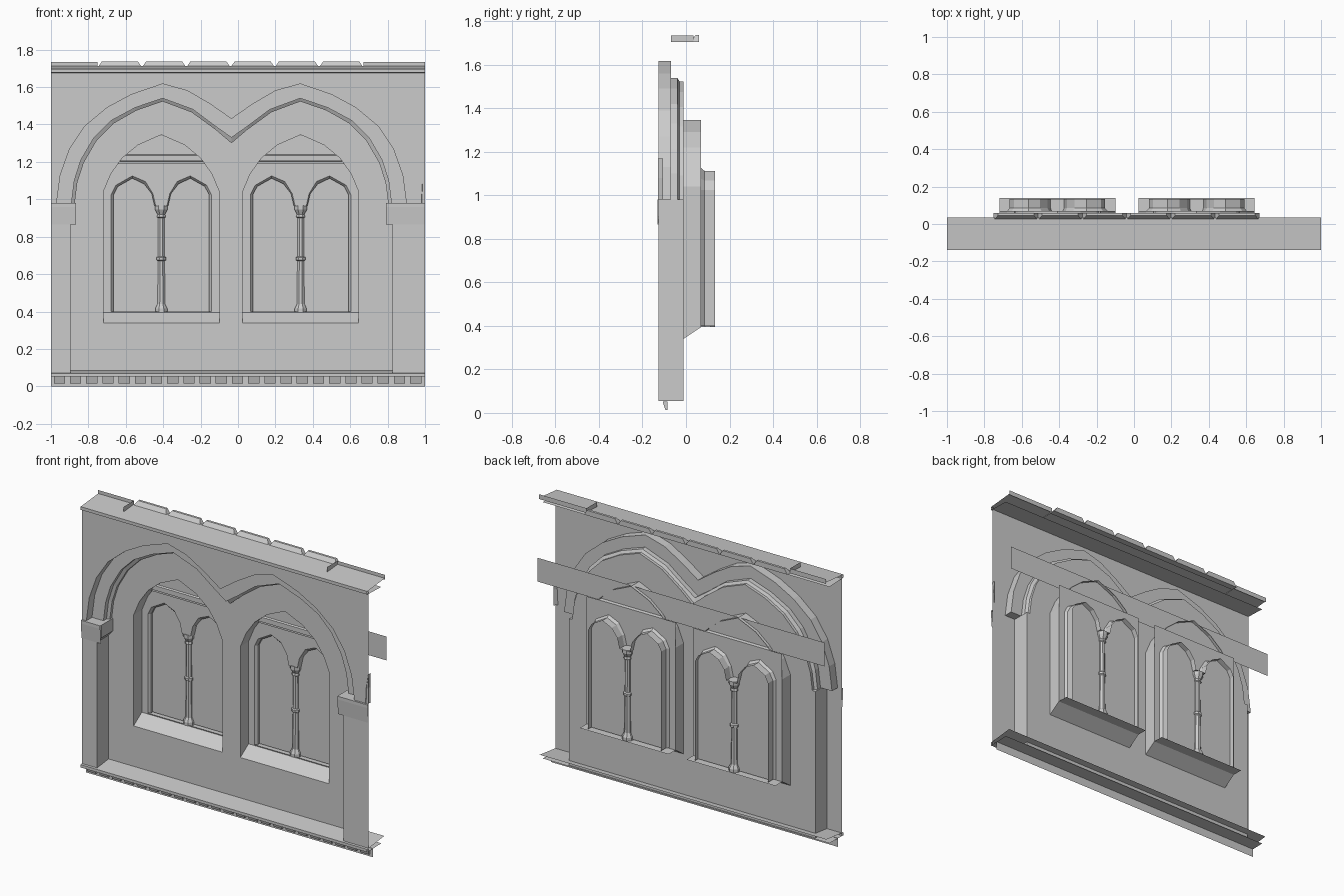
import bpy, bmesh, math

if "Cube" in bpy.data.objects:
    bpy.data.objects.remove(bpy.data.objects["Cube"])

C = -0.035                      # centre line of the twin arcade
FRONT, STEP1, STEP2, WALL, TRACERY, BACK = -0.126, -0.07, -0.04, -0.012, 0.07, 0.138
PANE, BAND = 0.1, 0.05


def finish(bm, name):
    bmesh.ops.remove_doubles(bm, verts=bm.verts, dist=1e-5)
    bmesh.ops.recalc_face_normals(bm, faces=bm.faces)
    me = bpy.data.meshes.new(name)
    bm.to_mesh(me)
    bm.free()
    ob = bpy.data.objects.new(name, me)
    bpy.context.collection.objects.link(ob)
    return ob


def sheet(name, outline, y, holes=()):
    """Flat vertical face with holes"""
    bm = bmesh.new()
    for loop in (outline, *holes):
        vs = [bm.verts.new((x, y, z)) for x, z in loop]
        for i in range(len(vs)):
            bm.edges.new((vs[i - 1], vs[i]))
    bmesh.ops.triangle_fill(bm, use_beauty=True, edges=bm.edges[:], normal=(0, -1, 0))
    bmesh.ops.dissolve_limit(bm, angle_limit=0.01, verts=bm.verts[:], edges=bm.edges[:])
    return finish(bm, name)


def reveal(name, rings, closed=False):
    """Bands joining matching outlines, each given as (points, y)"""
    bm = bmesh.new()
    rows = [[bm.verts.new((x, y, z)) for x, z in pts] for pts, y in rings]
    for a, b in zip(rows, rows[1:]):
        for i in range(0 if closed else 1, len(a)):
            bm.faces.new((a[i - 1], a[i], b[i], b[i - 1]))
    return finish(bm, name)


def sweep(name, profile, x0, x1):
    """Profile of (y, z) points run along x"""
    bm = bmesh.new()
    rows = [[bm.verts.new((x, y, z)) for y, z in profile] for x in (x0, x1)]
    for i in range(1, len(profile)):
        bm.faces.new((rows[0][i - 1], rows[0][i], rows[1][i], rows[1][i - 1]))
    return finish(bm, name)


def block(name, x0, x1, y0, y1, z0, z1, shrink=0.0, shift=0.0):
    """Box; top narrowed in x by shrink and front edge moved back by shift"""
    bm = bmesh.new()
    bmesh.ops.create_cube(bm, size=1)
    for v in bm.verts:
        top, left, front = v.co.z > 0, v.co.x < 0, v.co.y < 0
        v.co.x = (x0 if left else x1) + (shrink if left else -shrink) * top
        v.co.y = (y0 if front else y1) + shift * (top and front)
        v.co.z = z1 if top else z0
    return finish(bm, name)


def lathe(name, cx, cy, profile, n=8):
    bm = bmesh.new()
    rows = [[bm.verts.new((cx + r * math.cos(2 * math.pi * (k + .5) / n),
                           cy + r * math.sin(2 * math.pi * (k + .5) / n), z))
             for k in range(n)] for r, z in profile]
    for a, b in zip(rows, rows[1:]):
        for k in range(n):
            bm.faces.new((a[k - 1], a[k], b[k], b[k - 1]))
    return finish(bm, name)


def mirrored(half, c=C):
    """Left half outline (offset from c, z) completed on the right"""
    return [(c - u, z) for u, z in half] + [(c + u, z) for u, z in reversed(half)
                                            if u > 1e-6]


# Moulded twin arch orders
arch1 = mirrored([(.935, .98), (.915, 1.13), (.865, 1.27), (.785, 1.39), (.665, 1.49),
                  (.535, 1.56), (.368, 1.617), (.235, 1.58), (.115, 1.51), (0, 1.43)])
arch2 = mirrored([(.855, .98), (.84, 1.1), (.805, 1.21), (.735, 1.33), (.645, 1.42),
                  (.515, 1.49), (.368, 1.54), (.205, 1.48), (.085, 1.39), (0, 1.33)])
arch3 = mirrored([(.838, .98), (.824, 1.09), (.79, 1.195), (.72, 1.315), (.631, 1.405),
                  (.507, 1.475), (.368, 1.523), (.213, 1.465), (.085, 1.372), (0, 1.30)])
L, R = C - .86, C + .86
sheet("front_wall", [(-1, .055), (-1, 1.69), (1, 1.69), (1, .055), (R, .055), (R, .98)]
      + arch1[::-1] + [(L, .98), (L, .055)], FRONT)
reveal("arch_mouldings", [(arch1, FRONT), (arch1, STEP1), (arch2, STEP1),
                          (arch2, STEP2), (arch3, STEP2 + .01), (arch3, WALL)])

# Pilaster sides and impost mouldings
for edge, inner, end in ((L, -.865, -1), (R, .79, 1)):
    side = [(edge, .055), (edge, .98)]
    reveal("pilaster_side", [(side, FRONT), (side, WALL)])
    sweep("impost_front", [(FRONT - .005, .865), (-.138, .96), (-.138, .98), (FRONT, .98)],
          end, inner)
    face = [(edge, .865), (inner, .90), (inner, .98), (edge, .98)]
    reveal("impost_return", [(face, -.132), (face, WALL)])
    outer = C + math.copysign(.935, end)
    sweep("impost_ledge", [(FRONT, .98), (STEP1, .98)], outer, edge)
reveal("next_arch_start", [([(.98, .98), (.985, 1.08), (1, 1.17)], FRONT - .003),
                           ([(1, .98), (1, 1.08), (1, 1.17)], FRONT + .02)])


# Windows
def window_outline(c, sill):
    return mirrored([(.31, sill), (.31, 1.04), (.27, 1.135), (.21, 1.22), (.125, 1.29),
                     (0, 1.345)], c)


def twin_lancet(c, d):
    """Two pointed heads meeting on the colonnette; d insets the outline"""
    return mirrored([(.268 - d, .40), (.268 - d, 1.025), (.243 - d * .8, 1.075 - d * .5),
                     (.155, 1.125 - d), (.085 + d * .5, 1.095 - d), (.045 + d * .5, 1.03),
                     (.03 + d * .5, .965)], c)


centres = (C - .375, C + .37)
sheet("recessed_wall", [(L, .055), (L, .98)] + arch3 + [(R, .98), (R, .055)], WALL,
      [window_outline(c, .34) for c in centres])
for c in centres:
    reveal("window_reveal", [(window_outline(c, .34), WALL),
                             (window_outline(c, .395), TRACERY)], closed=True)
    sheet("tracery_panel", [(c - .31, .395), (c - .31, 1.2), (c + .31, 1.2), (c + .31, .395)],
          TRACERY, [twin_lancet(c, 0)])
    reveal("tracery_reveal", [(twin_lancet(c, 0), TRACERY),
                              (twin_lancet(c, .013), TRACERY + .015),
                              (twin_lancet(c, .013), BACK - .005)])
    sheet("window_pane", twin_lancet(c, .013), PANE)
    sweep("inner_sill", [(TRACERY, .395), (BACK, .395)], c - .31, c + .31)
    sweep("window_head_lip", [(BAND, 1.24), (.04, 1.235), (.04, 1.205), (TRACERY, 1.2)],
          c - .23, c + .23)
    # colonnette with base, shaft ring and capital
    lathe("colonnette", c, PANE,
          [(.035, .395), (.035, .415), (.022, .44), (.019, .67), (.027, .675), (.027, .69),
           (.019, .695), (.018, .90), (.026, .905), (.022, .92), (.036, .945), (.036, .968),
           (0.001, .968)])
sweep("window_head_band", [(BAND, 1.19), (BAND, 1.34)], -1, 1)

# Cornice with tapered teeth along the roof edge
sweep("cornice", [(0, 1.672), (-.14, 1.677), (-.14, 1.697), (.035, 1.713)], -1, 1)
for i in range(6):
    x = -.75 + i * .2367
    block("roof_tooth", x, x + .2367, .02, .06, 1.705, 1.737, .022, .025)
for x0, x1 in ((-1, -.75), (1, .67)):
    sweep("roof_edge", [(.035, 1.705), (.035, 1.735)], x0, x1)
    reveal("roof_edge_return", [([(x1, 1.705), (x1, 1.735)], -.07),
                                ([(x1, 1.705), (x1, 1.735)], .035)])

# Plinth with dentil course
sweep("plinth", [(.03, .09), (-.14, .07), (-.14, .052), (0, .055)], -1, 1)
sweep("dentil_backing", [(-.085, .055), (-.085, 0)], -1, 1)
for i in range(23):
    x = -.985 + i * .0866
    block("dentil", x, x + .06, -.095, -.085, .014, .052, 0, -.012)
